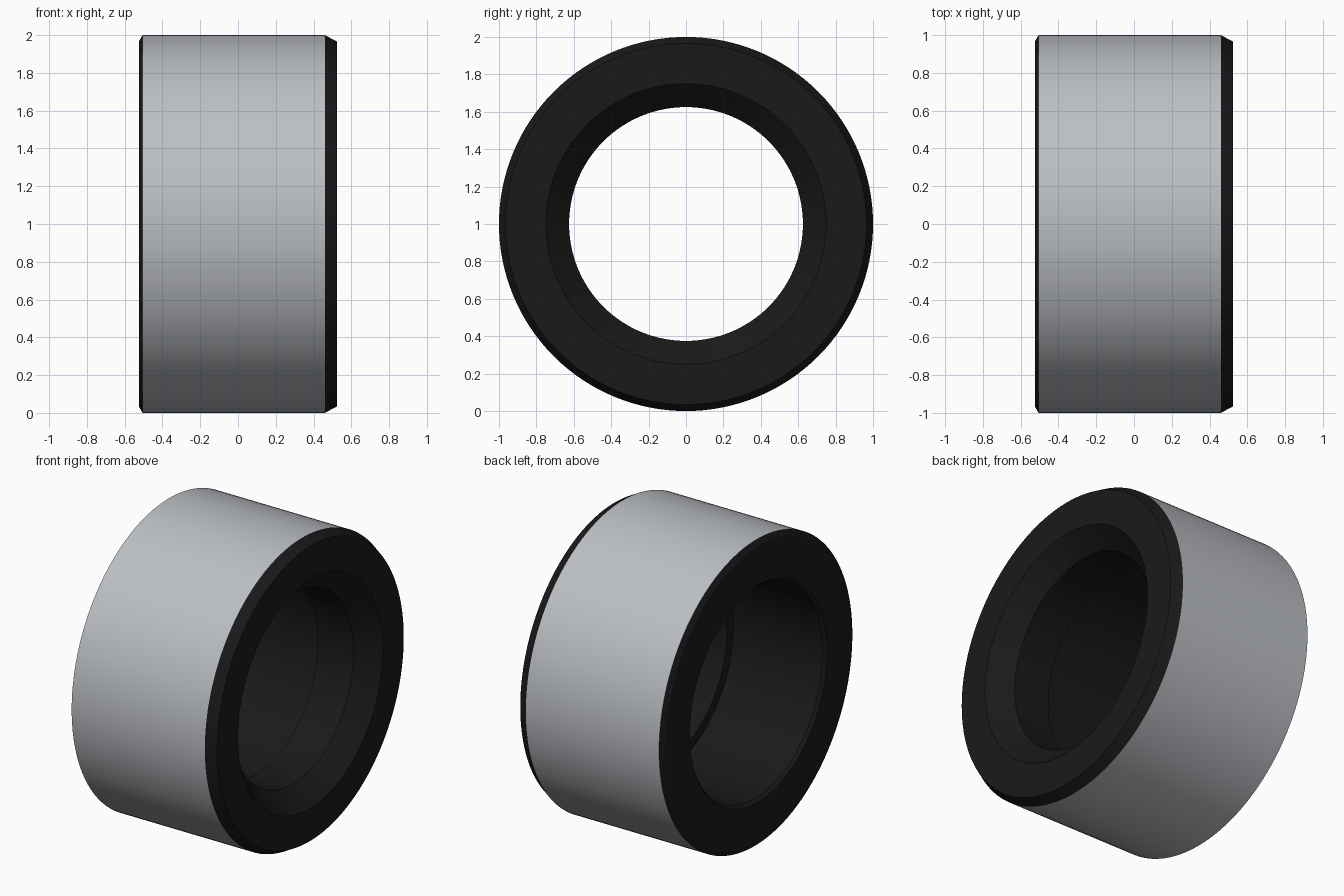
import bpy, bmesh, math

if "Cube" in bpy.data.objects:
    bpy.data.objects.remove(bpy.data.objects["Cube"])

SIDES = 128

# Closed cross-section as (x, radius); the flag marks the grey outer band
profile = [
    (-0.505, 1.0, True),     # outer band to the right chamfer
    (0.46, 1.0, False),      # right outer chamfer
    (0.525, 0.965, False),   # right end face
    (0.525, 0.75, False),    # funnel mouth
    (0.40, 0.625, False),    # narrow throat
    (0.14, 0.625, False),    # inner step
    (0.14, 0.69, False),     # wide bore
    (-0.505, 0.69, False),   # left bore chamfer
    (-0.525, 0.71, False),   # left end face
    (-0.525, 0.965, False),  # left outer chamfer
]

# Materials: grey band and black body
grey = bpy.data.materials.new("band_grey")
grey.diffuse_color = (0.5, 0.52, 0.55, 1)
grey.use_nodes = True
grey.node_tree.nodes["Principled BSDF"].inputs["Base Color"].default_value = grey.diffuse_color
black = bpy.data.materials.new("body_black")
black.diffuse_color = (0.01, 0.01, 0.01, 1)
black.use_nodes = True
black.node_tree.nodes["Principled BSDF"].inputs["Base Color"].default_value = black.diffuse_color

# Bushing: cross-section turned around the x axis
bm = bmesh.new()
rings = []
for x, r, _ in profile:
    angles = [2 * math.pi * i / SIDES for i in range(SIDES)]
    rings.append([bm.verts.new((x, r * math.cos(a), 1 + r * math.sin(a))) for a in angles])

for k, (_, _, is_band) in enumerate(profile):
    a, b = rings[k], rings[(k + 1) % len(rings)]
    for i in range(SIDES):
        j = (i + 1) % SIDES
        face = bm.faces.new((a[i], b[i], b[j], a[j]))
        face.material_index = 0 if is_band else 1

bmesh.ops.recalc_face_normals(bm, faces=bm.faces)
mesh = bpy.data.meshes.new("bushing_ring")
bm.to_mesh(mesh)
bm.free()
mesh.materials.append(grey)
mesh.materials.append(black)

ring = bpy.data.objects.new("bushing_ring", mesh)
bpy.context.collection.objects.link(ring)
bpy.context.view_layer.objects.active = ring
ring.select_set(True)
bpy.ops.object.shade_smooth_by_angle(angle=math.radians(20))
